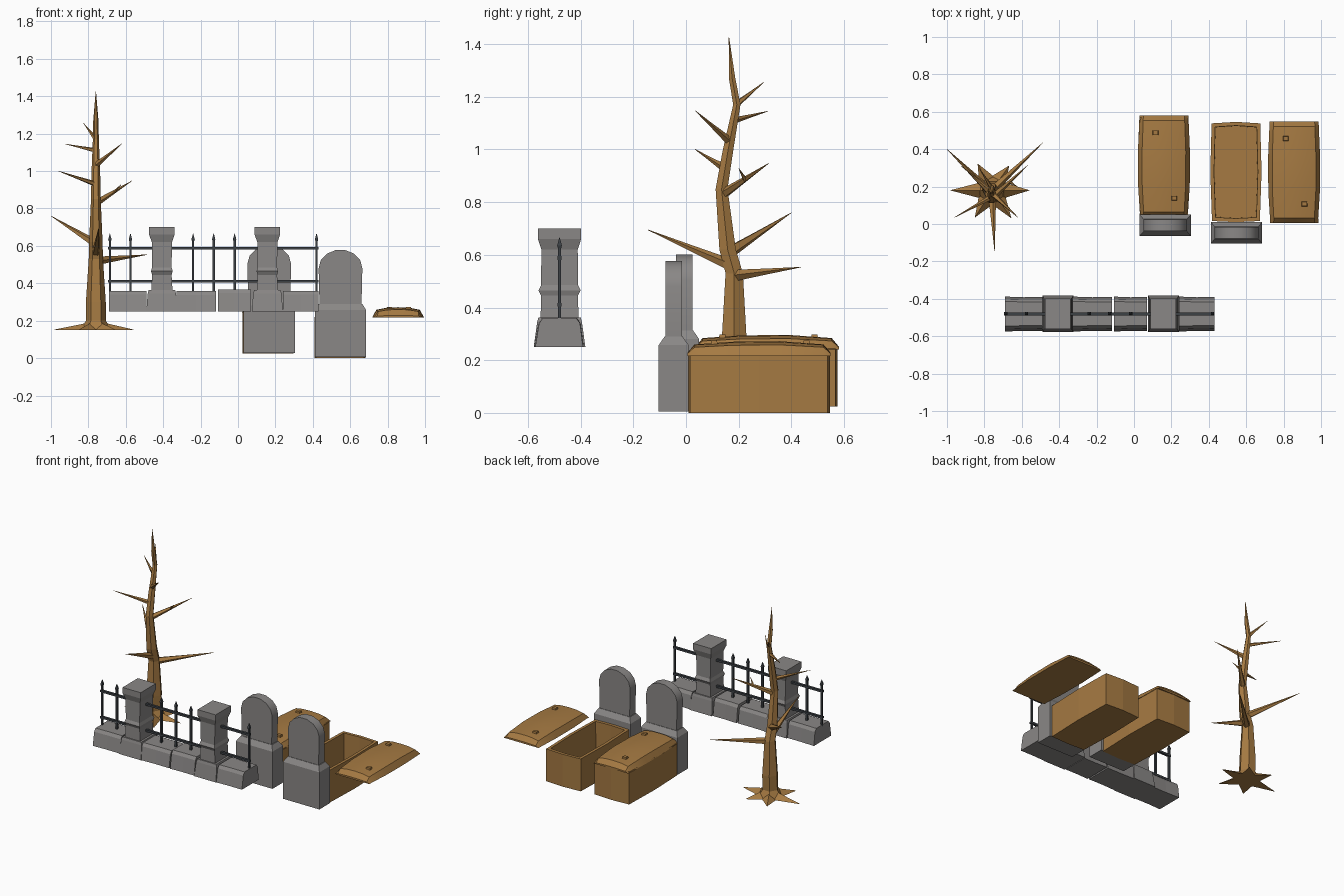
import bpy, bmesh, math
from mathutils import Vector

if "Cube" in bpy.data.objects:
    bpy.data.objects.remove(bpy.data.objects["Cube"])


def material(name, rgb):
    m = bpy.data.materials.new(name)
    m.diffuse_color = (*rgb, 1)
    m.use_nodes = True
    m.node_tree.nodes["Principled BSDF"].inputs["Base Color"].default_value = m.diffuse_color
    return m


STONE = material("grey stone", (0.255, 0.245, 0.24))
WOOD = material("brown wood", (0.38, 0.195, 0.055))
IRON = material("dark iron", (0.045, 0.052, 0.06))


def loft(name, rings, mat, smooth=False):
    """Skin a list of equal-length rings and cap both ends."""
    bm = bmesh.new()
    loops = [[bm.verts.new(p) for p in ring] for ring in rings]
    n = len(loops[0])
    for a, b in zip(loops, loops[1:]):
        for i in range(n):
            j = (i + 1) % n
            bm.faces.new((a[i], a[j], b[j], b[i]))
    bm.faces.new(loops[0][::-1])
    bm.faces.new(loops[-1])
    bmesh.ops.recalc_face_normals(bm, faces=bm.faces)
    mesh = bpy.data.meshes.new(name)
    bm.to_mesh(mesh)
    bm.free()
    mesh.materials.append(mat)
    if smooth:
        mesh.shade_smooth()
        mesh.set_sharp_from_angle(angle=math.radians(32))
    ob = bpy.data.objects.new(name, mesh)
    bpy.context.collection.objects.link(ob)
    return ob


def rect(cx, cy, z, hx, hy):
    return [(cx - hx, cy - hy, z), (cx + hx, cy - hy, z),
            (cx + hx, cy + hy, z), (cx - hx, cy + hy, z)]


def stack(name, cx, cy, sections, mat):
    """Rectangular column from (z, half x, half y) sections."""
    return loft(name, [rect(cx, cy, *s) for s in sections], mat)


def circle(c, axis, r, n):
    axis = Vector(axis).normalized()
    u = axis.orthogonal().normalized()
    v = axis.cross(u)
    return [Vector(c) + r * (math.cos(t) * u + math.sin(t) * v)
            for t in (2 * math.pi * i / n for i in range(n))]


def spike(name, p, q, r, mat, n=5):
    p, q = Vector(p), Vector(q)
    return loft(name, [circle(p, q - p, r, n), circle(p.lerp(q, 0.5), q - p, r * 0.5, n),
                       circle(q, q - p, 0.001, n)], mat)


# ---- Fence ----
FY = -0.48
for i, (x0, x1, top) in enumerate([(-0.69, -0.49, 0.36), (-0.33, -0.118, 0.358),
                                   (-0.108, 0.07, 0.367), (0.24, 0.43, 0.36)]):
    prof = [(-0.095, 0.25), (0.092, 0.25), (0.08, top - 0.02), (0.066, top),
            (-0.066, top), (-0.08, top - 0.02)]
    mid = (x0 + x1) / 2
    loft(f"wall_block_{i}", [[(x, FY + y * s, z) for y, z in prof]
                             for x, s in ((x0, 1), (mid, 0.96), (x1, 0.97))], STONE)
for i, px in enumerate((-0.407, 0.157)):
    stack(f"pillar_base_{i}", px, FY,
          [(0.25, 0.083, 0.098), (0.345, 0.076, 0.085), (0.363, 0.071, 0.08)], STONE)
    stack(f"pillar_{i}", px, FY,
          [(0.36, 0.057, 0.072), (0.445, 0.052, 0.07), (0.465, 0.058, 0.08),
           (0.485, 0.052, 0.07), (0.62, 0.054, 0.069), (0.66, 0.068, 0.082),
           (0.70, 0.068, 0.082)], STONE)
for i, z in enumerate((0.41, 0.588)):
    loft(f"fence_rail_{i}", [[(x, FY + a, z + b) for a, b in
                              ((-.008, -.007), (.008, -.007), (.008, .007), (-.008, .007))]
                             for x in (-0.695, 0.43)], IRON)
for i, x in enumerate((-0.685, -0.575, -0.24, -0.13, -0.018, 0.42)):
    stack(f"fence_picket_{i}", x, FY, [(0.35, .006, .006), (0.625, .006, .006),
                                       (0.635, .009, .009), (0.665, .001, .001)], IRON)


# ---- Headstones ----
def headstone(i, cx, cy, z0):
    stack(f"headstone_base_{i}", cx, cy,
          [(z0, 0.137, 0.057), (z0 + 0.252, 0.137, 0.057), (z0 + 0.285, 0.117, 0.034)], STONE)
    outline = [(-0.112, z0 + 0.27), (0.112, z0 + 0.27)]
    for k in range(8):
        t = math.pi * k / 7
        outline.append((0.117 * math.cos(t), z0 + 0.475 + 0.1 * math.sin(t)))
    loft(f"headstone_{i}", [[(cx + x, cy + y, z) for x, z in outline]
                            for y in (-0.031, 0.031)], STONE, True)


headstone(0, 0.167, -0.007, 0.028)
headstone(1, 0.548, -0.047, 0.005)


# ---- Coffins ----
def coffin_ring(cx, cy, z, inset=0.0, s=1.0):
    pts = [(-0.128, -0.262), (0, -0.268), (0.128, -0.262), (0.137, 0),
           (0.13, 0.26), (0, 0.268), (-0.13, 0.26), (-0.137, 0)]
    kx, ky = s * (1 - inset / 0.137), s * (1 - inset / 0.268)
    return [(cx + x * kx, cy + y * ky, z) for x, y in pts]


loft("closed_coffin", [coffin_ring(0.16, 0.308, 0.025), coffin_ring(0.16, 0.308, 0.245)], WOOD)
loft("open_coffin", [coffin_ring(0.545, 0.278, 0), coffin_ring(0.545, 0.278, 0.22),
                     coffin_ring(0.545, 0.278, 0.22, 0.02),
                     coffin_ring(0.545, 0.278, 0.025, 0.022)], WOOD)


def lid(name, cx, cy, z, skew):
    prof = [(-1, 0), (-0.84, 0.75), (-0.45, 0.95), (0, 1), (0.45, 0.95), (0.84, 0.75), (1, 0)]
    rings = []
    for y, hw, h in [(-0.272, 0.13, 0.012), (-0.245, 0.129, 0.044), (-0.1, 0.138, 0.054),
                     (0.08, 0.139, 0.056), (0.245, 0.132, 0.044), (0.272, 0.131, 0.012)]:
        rings.append([(cx + skew * y + x * hw, cy + y, z + h * t) for x, t in prof])
    loft(name, rings, WOOD, True)
    # small wooden knobs
    for k, (dx, dy) in enumerate(((-0.045, 0.18), (0.055, -0.17))):
        stack(f"{name}_knob_{k}", cx + dx, cy + dy,
              [(z + 0.035, .017, .014), (z + 0.058, .013, .011)], WOOD)


lid("closed_coffin_lid", 0.16, 0.308, 0.24, 0)
lid("loose_coffin_lid", 0.856, 0.277, 0.216, 0)

# ---- Dead tree ----
TX = -0.76
trunk = [(0.18, 0.15, 0.085), (0.18, 0.2, 0.053), (0.183, 0.3, 0.053), (0.183, 0.53, 0.038),
         (0.158, 0.62, 0.036), (0.135, 0.85, 0.026), (0.16, 1.0, 0.023),
         (0.193, 1.17, 0.016), (0.175, 1.27, 0.014), (0.163, 1.425, 0.001)]
loft("tree_trunk", [[(TX + r * math.cos(k * math.pi / 3), y + r * math.sin(k * math.pi / 3), z)
                     for k in range(6)] for y, z, r in trunk], WOOD)
branches = [((0.18, 0.52), (-0.487, 0.435, 0.553), 0.024),
            ((0.165, 0.61), (-1.0, 0.40, 0.76), 0.024),
            ((0.17, 0.56), (-0.745, -0.145, 0.695), 0.024),
            ((0.14, 0.83), (-0.567, 0.315, 0.948), 0.02),
            ((0.145, 0.93), (-0.96, 0.035, 1.0), 0.015),
            ((0.165, 1.03), (-0.62, 0.035, 1.147), 0.017),
            ((0.18, 1.11), (-0.925, 0.31, 1.145), 0.013),
            ((0.19, 1.17), (-0.825, 0.295, 1.255), 0.013)]
for i, ((y, z), tip, r) in enumerate(branches):
    spike(f"branch_{i}", (TX, y, z), tip, r, WOOD)
spike("twig", (-0.665, 0.225, 0.885), (-0.625, 0.2, 0.928), 0.009, WOOD)
# roots: flat-bottomed wedges spreading from the trunk
for i, (a, length) in enumerate([(0, 0.2), (55, 0.16), (118, 0.16), (180, 0.22),
                                 (238, 0.17), (305, 0.18)]):
    d = Vector((math.cos(math.radians(a)), math.sin(math.radians(a)), 0))
    s = Vector((-d.y, d.x, 0))
    c = Vector((TX, 0.18, 0.15))
    up = Vector((0, 0, 1))
    loft(f"root_{i}", [[c + d * q - s * w, c + d * q + s * w, c + d * q + up * h]
                       for q, w, h in ((0.0, 0.05, 0.06), (0.07, 0.04, 0.033),
                                       (length, 0.001, 0.003))], WOOD)
